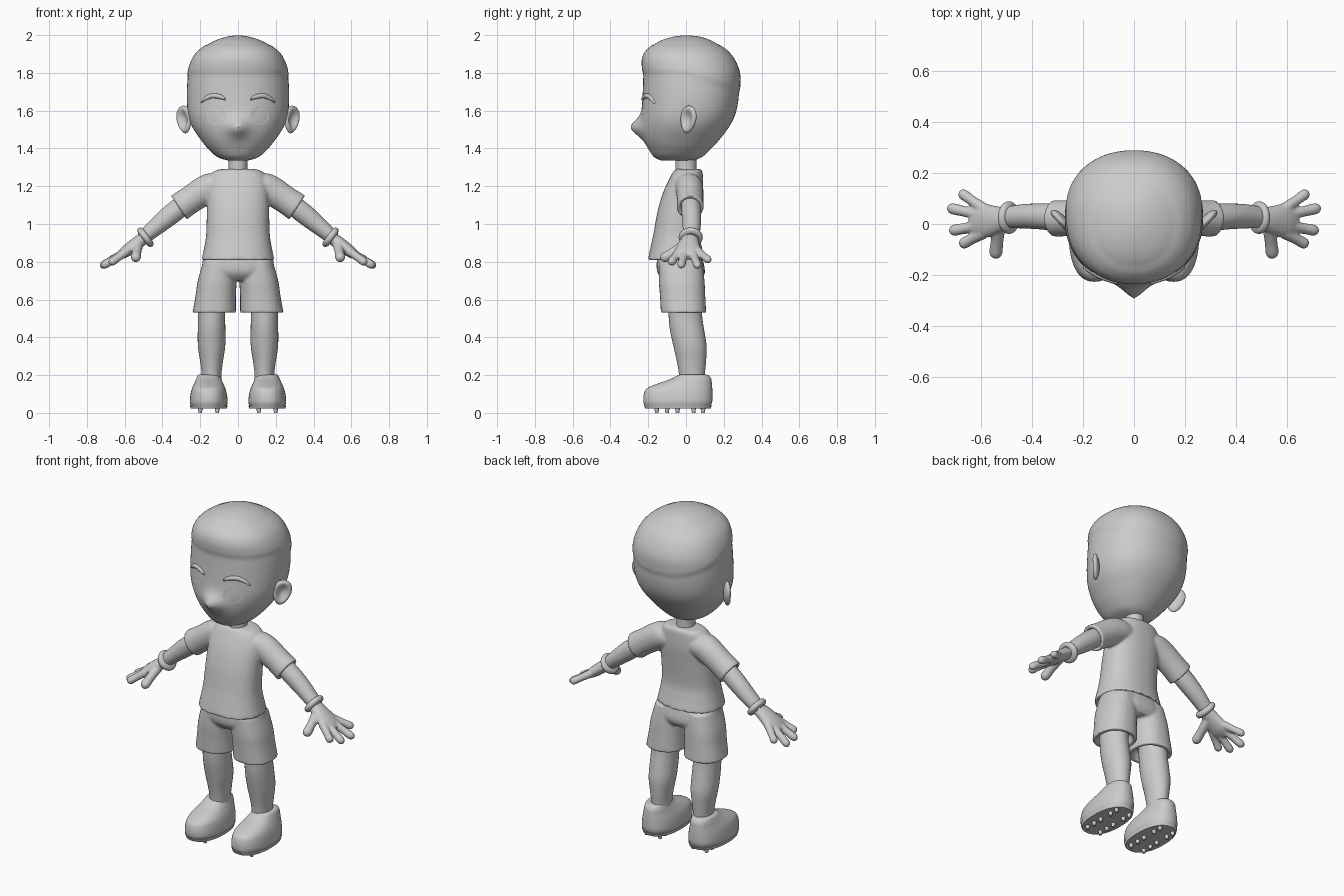
import bpy, bmesh, math
from mathutils import Vector, Matrix
from mathutils.bvhtree import BVHTree

cube = bpy.data.objects.get("Cube")
if cube:
    bpy.data.objects.remove(cube)

clay = bpy.data.materials.new("light grey")
clay.use_nodes = True
clay.diffuse_color = (0.6, 0.6, 0.6, 1)
clay.node_tree.nodes["Principled BSDF"].inputs["Base Color"].default_value = (0.6, 0.6, 0.6, 1)

UP = Vector((0, 0, 1))
ARM = Vector((0.8, 0, -0.6))


def spline(rings, steps):
    """Smooth the list of rings (x, y, z, radius_u, radius_v)."""
    pts = [rings[0]] + list(rings) + [rings[-1]]
    out = []
    for i in range(1, len(pts) - 2):
        for s in range(steps):
            t = s / steps
            out.append([0.5 * (2 * b + (c - a) * t + (2 * a - 5 * b + 4 * c - d) * t * t
                               + (3 * b - a - 3 * c + d) * t ** 3)
                        for a, b, c, d in zip(*pts[i - 1:i + 3])])
    return out + [list(rings[-1])]


def loft(bm, rings, axis=UP, sides=32, steps=5, power=2.0, hem=0):
    """Closed tube through elliptical rings; hem hollows the last end."""
    axis = axis.normalized()
    u = Vector((0, 1, 0)).cross(axis).normalized()
    v = axis.cross(u)
    rows = spline(rings, steps)
    if hem:
        x, y, z, ru, rv = rows[-1]
        back = (Vector(rings[-2][:3]) - Vector(rings[-1][:3])).normalized() * 0.05
        rows.append([x, y, z, ru - hem, rv - hem])
        rows.append([x + back.x, y + back.y, z + back.z, ru - hem - 0.01, rv - hem - 0.01])
    loops = []
    for x, y, z, ru, rv in rows:
        loop = []
        for i in range(sides):
            a = math.tau * i / sides
            c, s = math.cos(a), math.sin(a)
            c, s = (math.copysign(abs(k) ** (2 / power), k) for k in (c, s))
            loop.append(bm.verts.new(Vector((x, y, z)) + u * c * ru + v * s * rv))
        loops.append(loop)
    for p, q in zip(loops, loops[1:]):
        for i in range(sides):
            j = (i + 1) % sides
            bm.faces.new((p[i], p[j], q[j], q[i]))
    bm.faces.new(loops[0])
    bm.faces.new(loops[-1])


def finish(name, bm, mirror=True, voxel=0, angle=40):
    bmesh.ops.recalc_face_normals(bm, faces=bm.faces)
    mesh = bpy.data.meshes.new(name)
    bm.to_mesh(mesh)
    bm.free()
    mesh.materials.append(clay)
    obj = bpy.data.objects.new(name, mesh)
    bpy.context.collection.objects.link(obj)
    bpy.ops.object.select_all(action='DESELECT')
    obj.select_set(True)
    bpy.context.view_layer.objects.active = obj
    bpy.ops.object.shade_smooth_by_angle(angle=math.radians(angle))
    if mirror:
        m = obj.modifiers.new("mirror", 'MIRROR')
        m.use_mirror_merge = False
    if voxel:
        m = obj.modifiers.new("blend", 'REMESH')
        m.mode = 'VOXEL'
        m.voxel_size = voxel
        m.use_smooth_shade = True
        m = obj.modifiers.new("soften", 'SMOOTH')
        m.iterations = 4
    return obj


def tall(rows, x=0):
    """Rings from (z, half width, front y, back y)."""
    return [(x, (f + b) / 2, z, w, (b - f) / 2) for z, w, f, b in rows]


# Head with nose and cropped hair cap
bm = bmesh.new()
loft(bm, tall([(1.335, .05, -.13, .04), (1.355, .11, -.17, .085), (1.4, .16, -.2, .135),
               (1.45, .2, -.222, .18), (1.51, .24, -.232, .225), (1.57, .262, -.236, .257),
               (1.64, .27, -.232, .275), (1.72, .27, -.228, .281), (1.8, .262, -.226, .28),
               (1.87, .24, -.228, .253), (1.92, .203, -.205, .212), (1.965, .135, -.145, .145),
               (1.99, .065, -.075, .08), (1.999, .01, -.01, .01)]),
     sides=80, steps=6, power=2.2)
for v in bm.verts:
    x, y, z = v.co
    if y < 0:
        v.co.y -= 0.06 * math.exp(-abs(x / .055) ** 1.5 - ((z - 1.51) / .05) ** 2)
    t = min(max((z - 1.79 + 0.35 * max(y, 0)) / 0.025, 0), 1)
    if z < 1.95:
        v.co += Vector((x, y, 0)).normalized() * 0.006 * t
surface = BVHTree.FromBMesh(bm)
finish("head", bm, mirror=False, angle=60)


def face_y(x, z):
    return surface.ray_cast(Vector((x, -1, z)), Vector((0, 1, 0)))[0].y


# Eyes: thin plates that follow the face
bm = bmesh.new()
bmesh.ops.create_circle(bm, cap_ends=True, segments=32, radius=0.05)
ring = list(bm.verts)
inner = bmesh.ops.inset_region(bm, faces=list(bm.faces), thickness=0.02)
for v in bm.verts:
    x, z = v.co.x + 0.115, v.co.y + 1.575
    v.co = (x, face_y(x, z) - (0.001 if v in ring else 0.004), z)
finish("eyes", bm)

# Eyebrows
bm = bmesh.new()
loft(bm, [(x, face_y(x, z), z, r, 0.012) for x, z, r in
          ((.065, 1.66, .006), (.09, 1.672, .012), (.135, 1.679, .013),
           (.175, 1.663, .011), (.197, 1.642, .004))],
     axis=Vector((1, 0, 0)), sides=12)
finish("eyebrows", bm)

# Ears: flattened ovals with a hollow outer side
bm = bmesh.new()
bmesh.ops.create_uvsphere(bm, u_segments=32, v_segments=20, radius=1)
for v in bm.verts:
    x, y, z = v.co
    if x > 0:
        v.co.x = x * (1 - 1.3 * max(0, 1 - (y * y + z * z) / 0.6))
    v.co.y *= 1 + 0.2 * z
place = (Matrix.Translation((.285, .012, 1.553)) @ Matrix.Rotation(-.75, 4, 'Z')
         @ Matrix.Rotation(-.2, 4, 'X') @ Matrix.Diagonal((.022, .052, .074, 1)))
bm.transform(place)
finish("ears", bm, angle=60)

# Neck
bm = bmesh.new()
loft(bm, [(0, .005, 1.2, .06, .06), (0, 0, 1.3, .05, .055), (0, 0, 1.39, .052, .056)])
finish("neck", bm, mirror=False)

# Shirt: body and sleeves blended together
bm = bmesh.new()
loft(bm, tall([(1.292, .075, -.045, .072), (1.28, .125, -.065, .086), (1.24, .152, -.088, .09),
               (1.17, .163, -.12, .091), (1.07, .165, -.15, .082), (.95, .168, -.172, .073),
               (.88, .178, -.187, .083), (.81, .193, -.202, .1)]), sides=48, power=2.3, hem=.022)
loft(bm, [(.06, .015, 1.205, .07, .065), (.12, .015, 1.2, .08, .075), (.18, .02, 1.175, .078, .072),
          (.25, .022, 1.13, .074, .07), (.313, .022, 1.087, .076, .072)],
     axis=Vector((.83, 0, -.55)), hem=.02)
finish("shirt", bm, voxel=.0075)

# Shorts: hips and two wide legs
bm = bmesh.new()
loft(bm, tall([(.87, .165, -.14, .07), (.8, .188, -.155, .092), (.74, .19, -.15, .1),
               (.7, .15, -.115, .08)]), power=2.3)
loft(bm, [(.095, -.028, .8, .09, .115), (.11, -.023, .7, .103, .121),
          (.118, -.018, .62, .107, .12), (.126, -.013, .53, .115, .12)], power=2.3, hem=.022)
finish("shorts", bm, voxel=.0075)

# Legs
bm = bmesh.new()
loft(bm, tall([(.66, .078, -.095, .08), (.52, .072, -.092, .085), (.44, .073, -.085, .096),
               (.35, .072, -.066, .109), (.27, .06, -.048, .106), (.2, .052, -.037, .1),
               (.12, .052, -.035, .1)], x=.14))
finish("legs", bm)

# Arms
bm = bmesh.new()
loft(bm, [(.25, .025, 1.135, .05, .05), (.33, .028, 1.07, .054, .052), (.38, .03, 1.03, .052, .05),
          (.44, .03, .98, .045, .047), (.51, .025, .92, .036, .04)], axis=ARM)
finish("arms", bm)

# Wristbands
bm = bmesh.new()
loft(bm, [(.49 + .8 * d, .025, .93 - .6 * d, r, r + .004) for d, r in
          ((-.018, .042), (-.012, .055), (0, .06), (.012, .055), (.018, .042))], axis=ARM)
finish("wristbands", bm, angle=80)

# Hands: palm, four fingers and a thumb blended together
bm = bmesh.new()
loft(bm, [(.48, .025, .937, .032, .036), (.54, .015, .895, .034, .055),
          (.6, .012, .85, .03, .07), (.64, .015, .824, .016, .058)], axis=ARM)
digits = [((.59, .06, .858), (.683, .126, .803), .021), ((.6, .035, .85), (.73, .064, .772), .022),
          ((.6, -.005, .85), (.722, -.028, .774), .022), ((.59, -.035, .855), (.68, -.083, .79), .022),
          ((.53, -.005, .89), (.543, -.132, .81), .026)]
for base, tip, r in digits:
    base, tip = Vector(base), Vector(tip)
    way = tip - base
    loft(bm, [(*(base + way * t), r * k, r * k) for t, k in
              ((0, 1.1), (.5, .95), (.82, 1), (.94, .75), (1, .25))], axis=way, sides=20)
finish("hands", bm, voxel=.005)

# Shoes
bm = bmesh.new()
loft(bm, tall([(.035, .094, -.218, .13), (.06, .1, -.226, .139), (.1, .096, -.223, .14),
               (.13, .088, -.207, .139), (.155, .077, -.15, .137), (.178, .067, -.085, .134),
               (.198, .058, -.045, .122), (.203, .05, -.03, .105)], x=.155), sides=48, power=2.3)
finish("shoes", bm, angle=50)

# Shoe soles
bm = bmesh.new()
loft(bm, tall([(.022, .096, -.215, .13), (.04, .1, -.223, .138)], x=.155), sides=48, power=2.3)
finish("soles", bm)

# Studs under the soles
bm = bmesh.new()
for y in (-.155, -.1, -.045, .04, .09):
    for side in (-1, 1):
        bmesh.ops.create_cone(bm, cap_ends=True, segments=12, radius1=.009, radius2=.013, depth=.026,
                              matrix=Matrix.Translation((.155 + side * .045, y, .013)))
finish("studs", bm)
